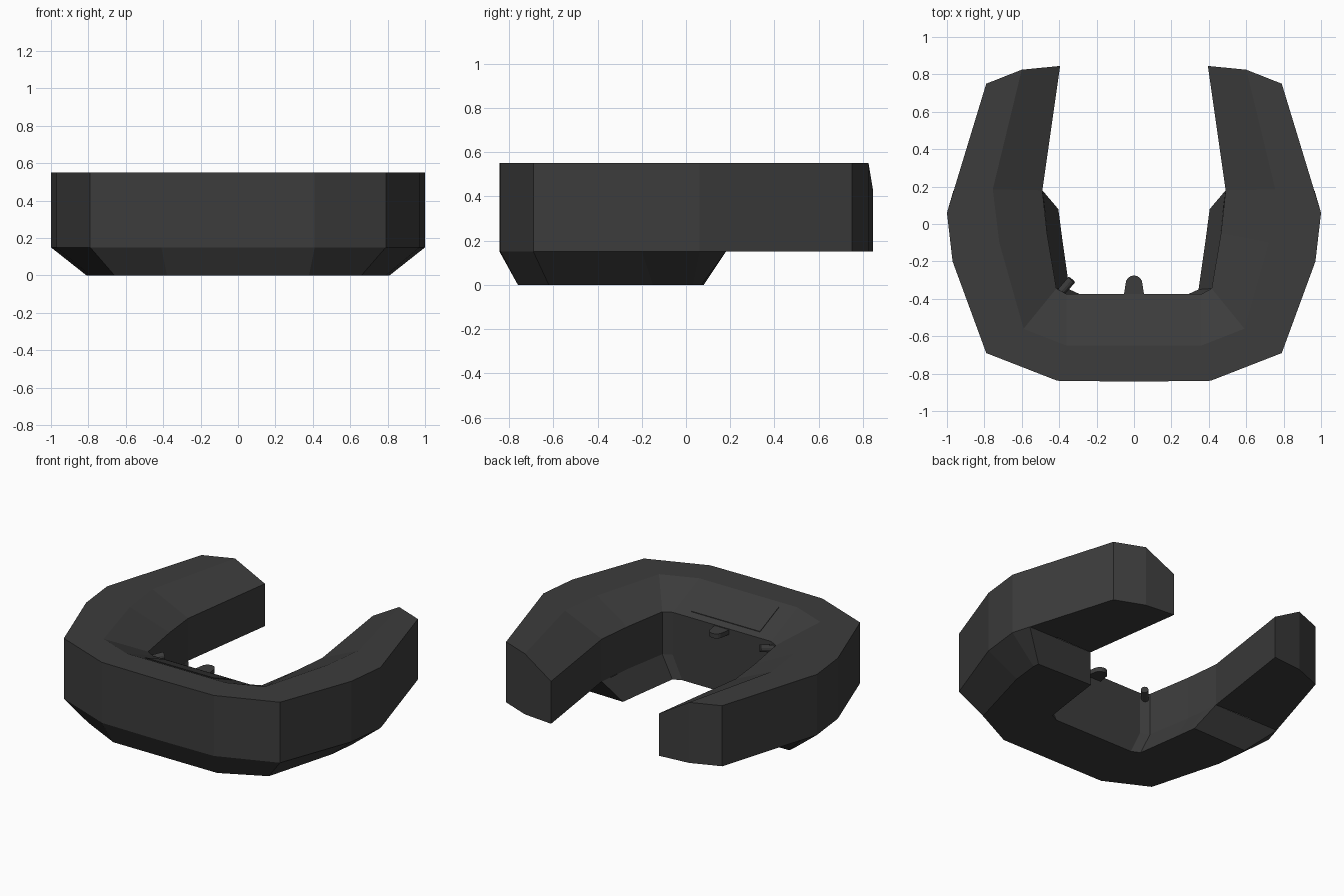
import bpy, bmesh, math
from mathutils import Vector

if "Cube" in bpy.data.objects:
    bpy.data.objects.remove(bpy.data.objects["Cube"])

mat = bpy.data.materials.new("dark_grey")
mat.diffuse_color = (0.045, 0.045, 0.045, 1)
mat.use_nodes = True
mat.node_tree.nodes["Principled BSDF"].inputs["Base Color"].default_value = mat.diffuse_color


def make(name, bm, mirror=False):
    bmesh.ops.recalc_face_normals(bm, faces=bm.faces[:])
    me = bpy.data.meshes.new(name)
    bm.to_mesh(me)
    bm.free()
    ob = bpy.data.objects.new(name, me)
    bpy.context.collection.objects.link(ob)
    me.materials.append(mat)
    if mirror:
        ob.modifiers.new("mirror", 'MIRROR').use_clip = True
    return ob


def loft(bm, sections, skip):
    """Join closed sections; skip(i, j) leaves out hidden faces."""
    rows = [[bm.verts.new(p) for p in s] for s in sections]
    n = len(rows[0])
    for i in range(len(rows) - 1):
        for j in range(n):
            if not skip(i, j):
                k = (j + 1) % n
                bm.faces.new((rows[i][j], rows[i][k], rows[i + 1][k], rows[i + 1][j]))
    return rows


# Upper horseshoe body: outer, crease and inner points along the right half
MID, TOP, RIM = 0.15, 0.55, 0.43
upper = [((0, -.843), (0, -.65), (0, -.375)),
         ((.41, -.838), (.36, -.65), (.36, -.375)),
         ((.79, -.69), (.59, -.56), (.415, -.345)),
         ((.97, -.2), (.72, -.1), (.465, -.05)),
         ((1, .06), (.755, .185), (.49, .18)),
         ((.79, .75), (.6, .825), (.395, .845))]
sections = [[(*o, MID), (*o, TOP), (*c, TOP), (*i, RIM), (*i, MID), (*c, MID)]
            for o, c, i in upper]
bm = bmesh.new()
rows = loft(bm, sections, lambda i, j: j >= 4 and i < 4)
a, b, c, d, e, f = rows[-1]
bm.faces.new((a, b, c, f))
bm.faces.new((f, c, d, e))
make("upper_body", bm, True)

# Tapered lower body: outer mid, outer bottom, inner bottom, inner mid
lower = [((0, -.843), (0, -.76), (0, -.375), (0, -.375)),
         ((.41, -.838), (.38, -.76), (.29, -.375), (.36, -.375)),
         ((.79, -.69), (.66, -.62), (.345, -.35), (.415, -.345)),
         ((.97, -.2), (.79, -.15), (.385, -.07), (.465, -.05)),
         ((1, .06), (.81, .03), (.398, .03), (.48, .1)),
         ((.965, .18), (.805, .07), (.405, .08), (.49, .18))]
sections = [[(*p, z) for p, z in zip(s, (MID, 0, 0, MID))] for s in lower]
bm = bmesh.new()
rows = loft(bm, sections, lambda i, j: j == 3)
bm.faces.new(rows[-1])
make("lower_body", bm, True)

# Thin panel lying on the sloped front deck
bm = bmesh.new()
bmesh.ops.create_cube(bm, size=1)
slope = (TOP - RIM) / (.65 - .375)
for v in bm.verts:
    x, y = v.co.x * .5, -.515 + v.co.y * .2
    v.co = Vector((x, y, RIM + (-.375 - y) * slope + v.co.z * .008))
make("deck_panel", bm)

# Rounded tab on the inner front wall
bm = bmesh.new()
arc = [(.045 * math.cos(t), -.32 + .045 * math.sin(t))
       for t in [math.pi * k / 8 for k in range(9)]]
face = bm.faces.new([bm.verts.new((x, y, .395)) for x, y in [(-.055, -.385), (.055, -.385)] + arc])
ext = bmesh.ops.extrude_face_region(bm, geom=[face])
for g in ext["geom"]:
    if isinstance(g, bmesh.types.BMVert):
        g.co.z += .03
make("front_tab", bm)

# Small peg at the left inner corner
bm = bmesh.new()
bmesh.ops.create_cone(bm, cap_ends=True, segments=12, radius1=.023, radius2=.023, depth=.1)
peg = make("corner_peg", bm)
peg.location = (-.365, -.335, .4)
peg.rotation_euler = Vector((.6, .7, .15)).to_track_quat('Z', 'Y').to_euler()
